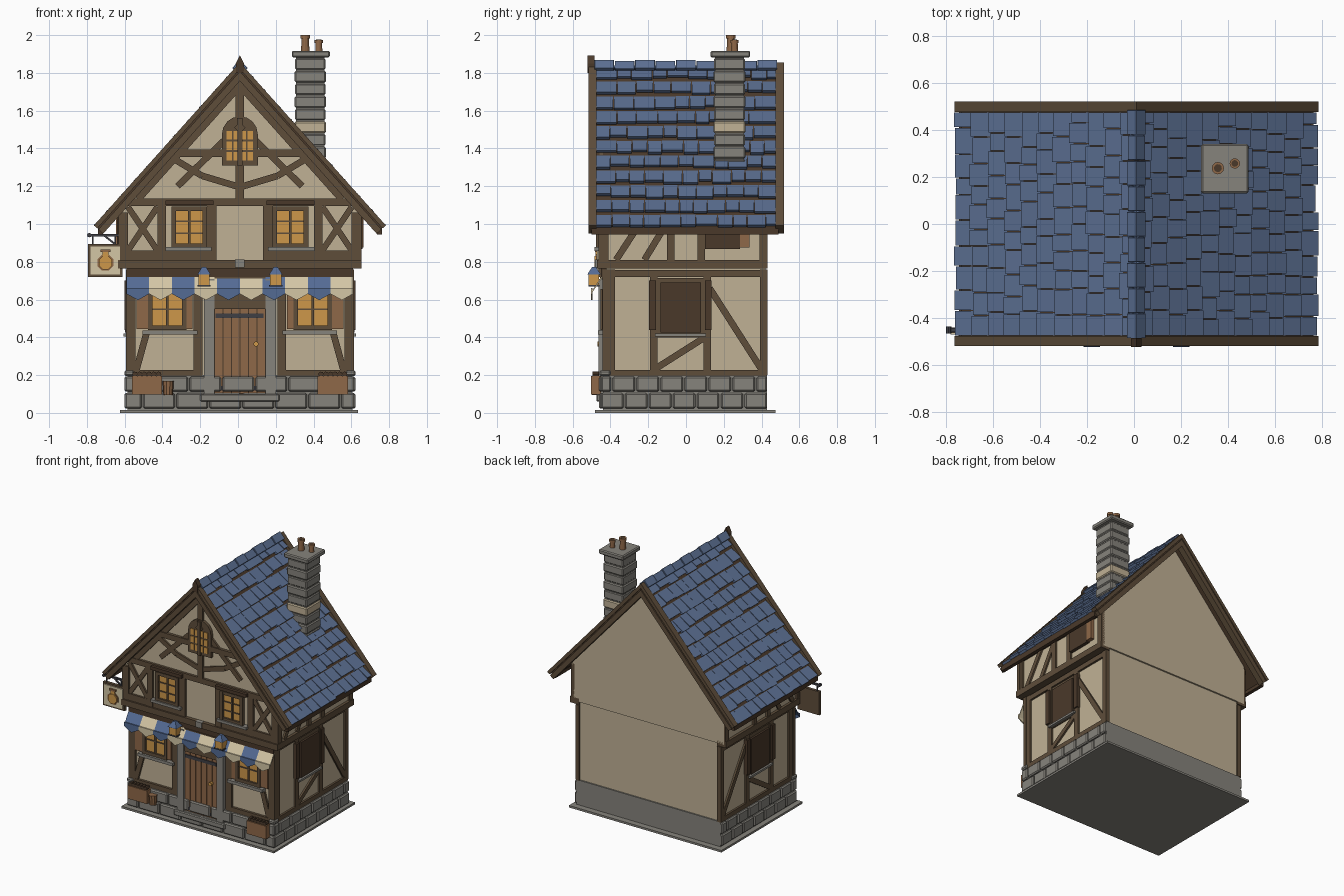
import bpy, bmesh, math, random
random.seed(4)
CX = 0.01                     # house axis; the hanging sign balances the roof overhang

def lin(v):
    v /= 255
    return v / 12.92 if v < 0.04 else ((v + 0.055) / 1.055) ** 2.4

COL = dict(plaster=(192, 177, 149), timber=(94, 77, 58), dark_timber=(74, 57, 42), stone=(134, 131, 124),
           slate=(92, 112, 147), wood=(143, 104, 72), amber=(205, 151, 74), cream=(212, 198, 165),
           iron=(62, 62, 68), awning_blue=(84, 107, 148))
KEYS = list(COL)
MATS = []
for k in KEYS:
    m = bpy.data.materials.new(k)
    m.diffuse_color = (*[lin(c) for c in COL[k]], 1)
    MATS.append(m)
parts = {}

def prism(name, mat, pts, axis, a, b, taper=1.0):
    """Extrude a 2D outline along an axis from a to b, into the named part."""
    bm = parts.setdefault(name, bmesh.new())
    cu, cv = sum(p[0] for p in pts) / len(pts), sum(p[1] for p in pts) / len(pts)
    place = {'x': lambda u, v, w: (w, u, v), 'y': lambda u, v, w: (u, w, v), 'z': lambda u, v, w: (u, v, w)}[axis]
    lo = [bm.verts.new(place(u, v, a)) for u, v in pts]
    hi = [bm.verts.new(place(cu + (u - cu) * taper, cv + (v - cv) * taper, b)) for u, v in pts]
    faces = [bm.faces.new(lo), bm.faces.new(hi[::-1])]
    for i in range(len(pts)):
        j = (i + 1) % len(pts)
        faces.append(bm.faces.new((lo[i], hi[i], hi[j], lo[j])))
    for f in faces:
        f.material_index = KEYS.index(mat)

def box(name, mat, x0, x1, y0, y1, z0, z1):
    prism(name, mat, [(x0, y0), (x1, y0), (x1, y1), (x0, y1)], 'z', z0, z1)

def beam(name, mat, p, q, w, axis, a, b):
    """Straight timber of width w between two points of a wall plane."""
    dx, dy = q[0] - p[0], q[1] - p[1]
    l = math.hypot(dx, dy)
    nx, ny = -dy / l * w / 2, dx / l * w / 2
    prism(name, mat, [(p[0] + nx, p[1] + ny), (p[0] - nx, p[1] - ny), (q[0] - nx, q[1] - ny), (q[0] + nx, q[1] + ny)], axis, a, b)

def ring(cx, cy, r, n=10, start=0.0, sweep=2 * math.pi):
    return [(cx + r * math.cos(start + sweep * i / n), cy + r * math.sin(start + sweep * i / n)) for i in range(n)]

def window(name, x0, x1, z0, z1, y, cols=2, rows=3):
    box(name, 'amber', x0, x1, y - 0.006, y + 0.01, z0, z1)
    for x in (x0, x1):
        box(name, 'timber', x - 0.012, x + 0.012, y - 0.022, y, z0 - 0.012, z1 + 0.012)
    for z in (z0, z1):
        box(name, 'timber', x0, x1, y - 0.02, y, z - 0.012, z + 0.012)
    for i in range(1, cols):
        x = x0 + (x1 - x0) * i / cols
        box(name, 'timber', x - 0.007, x + 0.007, y - 0.014, y, z0, z1)
    for i in range(1, rows):
        z = z0 + (z1 - z0) * i / rows
        box(name, 'timber', x0, x1, y - 0.012, y, z - 0.004, z + 0.004)

# Base slab and plinth
box('base_slab', 'stone', -0.635, 0.625, -0.483, 0.475, 0, 0.015)
box('plinth_core', 'stone', -0.595, 0.595, -0.44, 0.43, 0.01, 0.2)
for row, (z0, z1) in enumerate(((0.022, 0.105), (0.112, 0.192))):
    cuts = [-0.612] + [-0.612 + 0.175 * (i + 0.55 + 0.4 * row) for i in range(7)]
    cuts = [c for c in cuts if c < 0.55] + [0.612]
    for a, b in zip(cuts, cuts[1:]):
        box('plinth_stones', 'stone', a + 0.004, b - 0.004, -0.46, -0.42, z0, z1)
    cuts = [-0.455 + 0.127 * i for i in range(8)]
    if row:
        cuts = [cuts[0]] + [c + 0.063 for c in cuts[:-1]] + [cuts[-1]]
    for a, b in zip(cuts, cuts[1:]):
        for s in (-1, 1):
            box('plinth_stones', 'stone', *sorted((s * 0.585, s * 0.612)), a + 0.004, b - 0.004, z0, z1)
for s in (-1, 1):
    box('plinth_stones', 'stone', *sorted((s * 0.56, s * 0.612)), -0.458, -0.4, 0.195, 0.225)

# Walls
CA, SA = 0.667, 0.745         # roof pitch of 48 degrees
APEX, SLOPE = 1.856, 1.159

def rp(s, t, n):
    """Roof point: t down the slope, n out from it."""
    return (s * (t * CA + n * SA), APEX - t * SA + n * CA)

def chevron(n1, n2, t):
    return [rp(-1, t, n1), (0, APEX + n1 / CA), rp(1, t, n1), rp(1, t, n2), (0, APEX + n2 / CA), rp(-1, t, n2)]

box('lower_walls', 'plaster', -0.585, 0.585, -0.425, 0.42, 0.19, 0.8)
prism('upper_walls', 'plaster', [(-0.625, 0.785), (0.625, 0.785), (0.625, 1.083), (0, 1.781), (-0.625, 1.083)], 'y', -0.445, 0.432)

# Front timber frame, mirrored about the house axis
F, L, U = 'front_timbers', (-0.443, -0.415), (-0.463, -0.435)
box(F, 'timber', -0.645, 0.645, -0.472, -0.42, 0.765, 0.81)
box(F, 'dark_timber', -0.6, 0.6, -0.45, -0.42, 0.72, 0.765)
box(F, 'timber', -0.6, 0.6, *U, 1.095, 1.135)
box(F, 'timber', -0.022, 0.022, *U, 1.13, 1.79)
box(F, 'timber', -0.38, 0.38, -0.467, -0.44, 1.355, 1.395)
prism(F, 'timber', chevron(-0.06, -0.1, 0.9), 'y', -0.46, -0.44)
for s in (-1, 1):
    def fbox(x0, x1, y, z0, z1, mat='timber', name=F):
        box(name, mat, *sorted((s * x0, s * x1)), *y, z0, z1)
    def fbeam(p, q, w, y):
        beam(F, 'timber', (s * p[0], p[1]), (s * q[0], q[1]), w, 'y', *y)
    fbox(0.553, 0.603, L, 0.2, 0.76)                   # lower posts and sill
    fbox(0.198, 0.245, L, 0.2, 0.76)
    fbox(0.2, 0.6, L, 0.195, 0.228)
    fbeam((0.495, 0.42), (0.55, 0.22), 0.035, (-0.44, -0.415))
    fbox(0.592, 0.643, U, 0.8, 1.06)                   # upper posts
    fbox(0.392, 0.437, U, 0.8, 1.11)
    fbox(0.123, 0.175, U, 0.8, 1.11)
    fbox(0.123, 0.63, (-0.46, -0.435), 0.805, 0.86)
    fbeam((0.437, 0.86), (0.592, 1.09), 0.032, (-0.459, -0.435))
    fbeam((0.437, 1.09), (0.592, 0.86), 0.032, (-0.457, -0.435))
    fbeam((0.33, 1.2), (0.075, 1.45), 0.035, (-0.46, -0.44))   # gable braces
    fbeam((0.40, 1.375), (0.2, 1.255), 0.035, (-0.458, -0.44))
    fbeam((0.2, 1.255), (0.0, 1.195), 0.035, (-0.458, -0.44))
    # windows with sills, shutters and drip boards
    a, b = sorted((s * 0.295, s * 0.475))
    window('lower_windows', a, b, 0.45, 0.645, -0.43, 2, 2)
    fbox(0.475, 0.548, (-0.446, -0.42), 0.445, 0.65, 'wood', 'front_shutters')
    fbox(0.25, 0.292, (-0.446, -0.42), 0.445, 0.65, 'wood', 'front_shutters')
    fbox(0.225, 0.515, (-0.465, -0.42), 0.415, 0.437, 'stone', 'window_sills')
    a, b = sorted((s * 0.185, s * 0.35))
    window('upper_windows', a, b, 0.885, 1.08, -0.455)
    fbox(0.15, 0.395, (-0.485, -0.44), 0.858, 0.878, 'stone', 'window_sills')
    fbox(0.14, 0.395, (-0.485, -0.44), 1.1, 1.125, 'dark_timber', 'drip_boards')
    # door jambs, planters and lanterns
    fbox(0.135, 0.19, (-0.462, -0.42), 0.06, 0.71, 'stone', 'door_jambs')
    fbox(0.412, 0.572, (-0.502, -0.45), 0.097, 0.195, 'wood', 'planters')
    for i in range(6):
        prism('planter_plants', 'dark_timber', ring(s * (0.43 + 0.025 * i), 0.205, 0.014, 7), 'y', -0.495, -0.46)
    fbox(0.16, 0.22, (-0.515, -0.46), 0.675, 0.735, 'amber', 'lanterns')
    fbox(0.155, 0.225, (-0.517, -0.458), 0.668, 0.678, 'iron', 'lanterns')
    prism('lanterns', 'awning_blue', ring(s * 0.19, -0.487, 0.05, 4, math.pi / 4), 'z', 0.733, 0.772, 0.3)

# Gable window with an arched head
prism('gable_window', 'timber', [(-0.095, 1.31), (0.095, 1.31)] + ring(0, 1.475, 0.095, 9, 0, math.pi * 9 / 8), 'y', -0.468, -0.44)
for i in range(4):
    for j in range(3):
        x, z = -0.071 + 0.037 * i, 1.335 + 0.056 * j
        box('gable_window', 'amber', x, x + 0.03, -0.474, -0.46, z, z + 0.045)
prism('gable_window', 'timber', ring(0, 1.51, 0.03, 4), 'y', -0.476, -0.46)
box('gable_window', 'timber', -0.014, 0.014, -0.48, -0.46, 1.31, 1.56)

# Door, steps, bucket and keystone
for i in range(6):
    x = -0.135 + 0.045 * i
    box('door', 'wood', x + 0.002, x + 0.043, -0.447, -0.42, 0.105, 0.55)
box('door', 'dark_timber', -0.135, 0.135, -0.442, -0.42, 0.1, 0.552)
box('door', 'timber', -0.135, 0.135, -0.455, -0.42, 0.55, 0.72)
for z in (0.13, 0.515):
    box('door_straps', 'iron', -0.13, 0.125, -0.453, -0.44, z - 0.012, z + 0.012)
prism('door_knob', 'amber', ring(0.085, 0.365, 0.014, 8), 'y', -0.445, -0.468)
box('doorstep', 'stone', -0.21, 0.21, -0.475, -0.42, 0.06, 0.1)
prism('bucket', 'wood', ring(-0.38, -0.475, 0.025, 10), 'z', 0.095, 0.168, 1.2)
box('keystone', 'stone', -0.025, 0.025, -0.482, -0.45, 0.77, 0.812)

# Striped awning with pointed valance
for i in range(10):
    a, b = -0.6 + 0.12 * i, -0.48 + 0.12 * i
    c = 'cream' if i % 2 else 'awning_blue'
    prism('awning', c, [(-0.44, 0.735), (-0.495, 0.65), (-0.495, 0.638), (-0.44, 0.722)], 'x', a, b)
    prism('awning', c, [(a, 0.66), (b, 0.66), (b, 0.63), ((a + b) / 2, 0.597), (a, 0.63)], 'y', -0.502, -0.494)

# Side timber frames, shuttered windows and eave boards
for s in (-1, 1):
    def sx(a, b): return sorted((s * a, s * b))
    def sbox(y0, y1, z0, z1, x=(0.57, 0.6), mat='timber', name='side_timbers'):
        box(name, mat, *sx(*x), y0, y1, z0, z1)
    def sbeam(p, q, x=(0.57, 0.598)):
        beam('side_timbers', 'timber', p, q, 0.035, 'x', *sx(*x))
    for y0, y1, z1 in ((-0.44, -0.375, 0.76), (0.393, 0.432, 0.76), (-0.19, -0.15, 0.72), (0.092, 0.133, 0.72)):
        sbox(y0, y1, 0.2, z1)
    sbox(-0.44, 0.43, 0.195, 0.228)
    sbox(-0.44, 0.43, 0.72, 0.757)
    sbeam((0.125, 0.66), (0.4, 0.23))
    sbeam((-0.16, 0.235), (0.1, 0.4))
    sbox(-0.15, 0.092, 0.4, 0.715, (0.57, 0.593))
    sbox(-0.135, 0.08, 0.425, 0.69, (0.57, 0.607), 'dark_timber', 'side_shutters')
    for y in (-0.195, 0.1):
        sbox(y, y + 0.035, 0.44, 0.7, (0.57, 0.612), 'dark_timber', 'side_shutters')
    sbox(-0.165, 0.105, 0.405, 0.42, (0.57, 0.615), 'stone', 'window_sills')
    up = (0.61, 0.64)                                   # upper floor
    sbox(-0.472, 0.432, 0.765, 0.81, (0.57, 0.645))
    sbox(-0.46, 0.432, 1.03, 1.06, up)
    for y0, y1 in ((-0.46, -0.41), (0.39, 0.432), (-0.1, -0.06), (0.06, 0.1)):
        sbox(y0, y1, 0.8, 1.06, up)
    sbeam((-0.37, 0.81), (-0.22, 1.04), (0.61, 0.638))
    sbeam((-0.22, 0.81), (-0.08, 1.04), (0.61, 0.636))
    sbox(0.1, 0.285, 0.868, 1.04, (0.61, 0.65), 'dark_timber', 'side_shutters')
    sbox(0.287, 0.335, 0.875, 1.04, (0.61, 0.655), 'wood', 'side_shutters')
    sbox(-0.5, 0.49, 0.945, 0.99, (0.725, 0.752), 'dark_timber', 'eave_boards')

# Roof deck, barge boards, slates, ridge caps and finial
prism('roof_deck', 'dark_timber', chevron(-0.025, -0.052, SLOPE - 0.015), 'y', -0.485, 0.485)
for y0, y1 in ((-0.517, -0.475), (0.475, 0.52)):
    prism('barge_boards', 'timber', chevron(0.0, -0.024, SLOPE), 'y', y0, y1)
    prism('barge_boards', 'timber', chevron(-0.032, -0.066, SLOPE), 'y', y0, y1)
    prism('barge_boards', 'dark_timber', chevron(-0.02, -0.036, SLOPE - 0.01), 'y', y0 + 0.012, y1 - 0.012)
ROWS = 11
for s in (-1, 1):
    for r in range(ROWS):
        t0, t1 = SLOPE * r / ROWS, SLOPE * (r + 1) / ROWS
        y = -0.475
        while y < 0.474:
            e = y + random.uniform(0.07, 0.115)
            if e > 0.43:
                e = 0.475
            t = min(t1 + random.uniform(-0.014, 0.008), SLOPE - 0.003)
            n = random.uniform(-0.004, 0.003)
            prism('roof_slates', 'slate', [rp(s, t0, -0.027), rp(s, t, n), rp(s, t, n - 0.018), rp(s, t0, -0.04)],
                  'y', y + 0.002, e - 0.002)
            y = e
for i in range(9):
    y = -0.485 + 0.108 * i
    prism('ridge_caps', 'slate', chevron(0.01 - 0.004 * (i % 2), -0.012, 0.05), 'y', y, y + 0.104)
prism('finial', 'dark_timber', [(-0.02, 1.8), (0.02, 1.8), (0.022, 1.85), (0.0, 1.893), (-0.022, 1.85)], 'y', -0.522, -0.485)

# Chimney with stone courses, cap and two pots
box('chimney_core', 'stone', 0.298, 0.447, 0.153, 0.307, 1.2, 1.89)
for i in range(-2, 8):
    z = 1.345 + 0.067 * i
    d = 0.003 * (i % 2)
    box('chimney_courses', 'plaster' if i == 2 else 'stone', 0.29 + d, 0.456 - d, 0.145 + d, 0.315 - d, z + 0.003, z + 0.064)
box('chimney_cap', 'stone', 0.275, 0.476, 0.13, 0.34, 1.882, 1.917)
for x, y, r, z in ((0.346, 0.237, 0.026, 2.0), (0.418, 0.257, 0.022, 1.975)):
    prism('chimney_pots', 'wood', ring(x, y, r * 0.85, 12), 'z', 1.91, z - 0.015, 0.9)
    prism('chimney_pots', 'wood', ring(x, y, r, 12), 'z', z - 0.018, z)
    prism('chimney_pots', 'dark_timber', ring(x, y, r * 0.65, 12), 'z', z - 0.005, z + 0.0005)

# Hanging sign with a flask
box('sign_bracket', 'iron', -0.805, -0.62, -0.458, -0.442, 0.935, 0.947)
prism('sign_bracket', 'iron', ring(-0.797, 0.941, 0.012, 8), 'y', -0.465, -0.435)
beam('sign_bracket', 'iron', (-0.72, 0.94), (-0.63, 0.87), 0.01, 'y', -0.455, -0.445)
for x in (-0.78, -0.66):
    box('sign_bracket', 'iron', x - 0.004, x + 0.004, -0.454, -0.446, 0.89, 0.94)
box('sign_board', 'timber', -0.803, -0.622, -0.463, -0.44, 0.72, 0.895)
box('sign_board', 'cream', -0.79, -0.635, -0.47, -0.46, 0.733, 0.882)
prism('sign_flask', 'wood', ring(-0.712, 0.795, 0.046, 8, math.pi / 8), 'y', -0.476, -0.465)
prism('sign_flask', 'amber', ring(-0.712, 0.795, 0.038, 8, math.pi / 8), 'y', -0.484, -0.465)
box('sign_flask', 'amber', -0.728, -0.696, -0.48, -0.465, 0.83, 0.855)
box('sign_flask', 'wood', -0.738, -0.686, -0.482, -0.465, 0.852, 0.866)

# Turn every part into an object; stonework gets softened edges
BEVEL = {'plinth_stones': 0.008, 'chimney_courses': 0.007, 'chimney_cap': 0.007, 'doorstep': 0.006, 'ridge_caps': 0.002}
for name, bm in parts.items():
    bmesh.ops.recalc_face_normals(bm, faces=bm.faces)
    bmesh.ops.translate(bm, verts=bm.verts, vec=(CX, 0, 0))
    me = bpy.data.meshes.new(name)
    used = sorted({f.material_index for f in bm.faces})
    for f in bm.faces:
        f.material_index = used.index(f.material_index)
    bm.to_mesh(me)
    bm.free()
    for i in used:
        me.materials.append(MATS[i])
    ob = bpy.data.objects.new(name, me)
    bpy.context.collection.objects.link(ob)
    if name in BEVEL:
        mod = ob.modifiers.new('soft_edges', 'BEVEL')
        mod.width, mod.segments = BEVEL[name], 1
